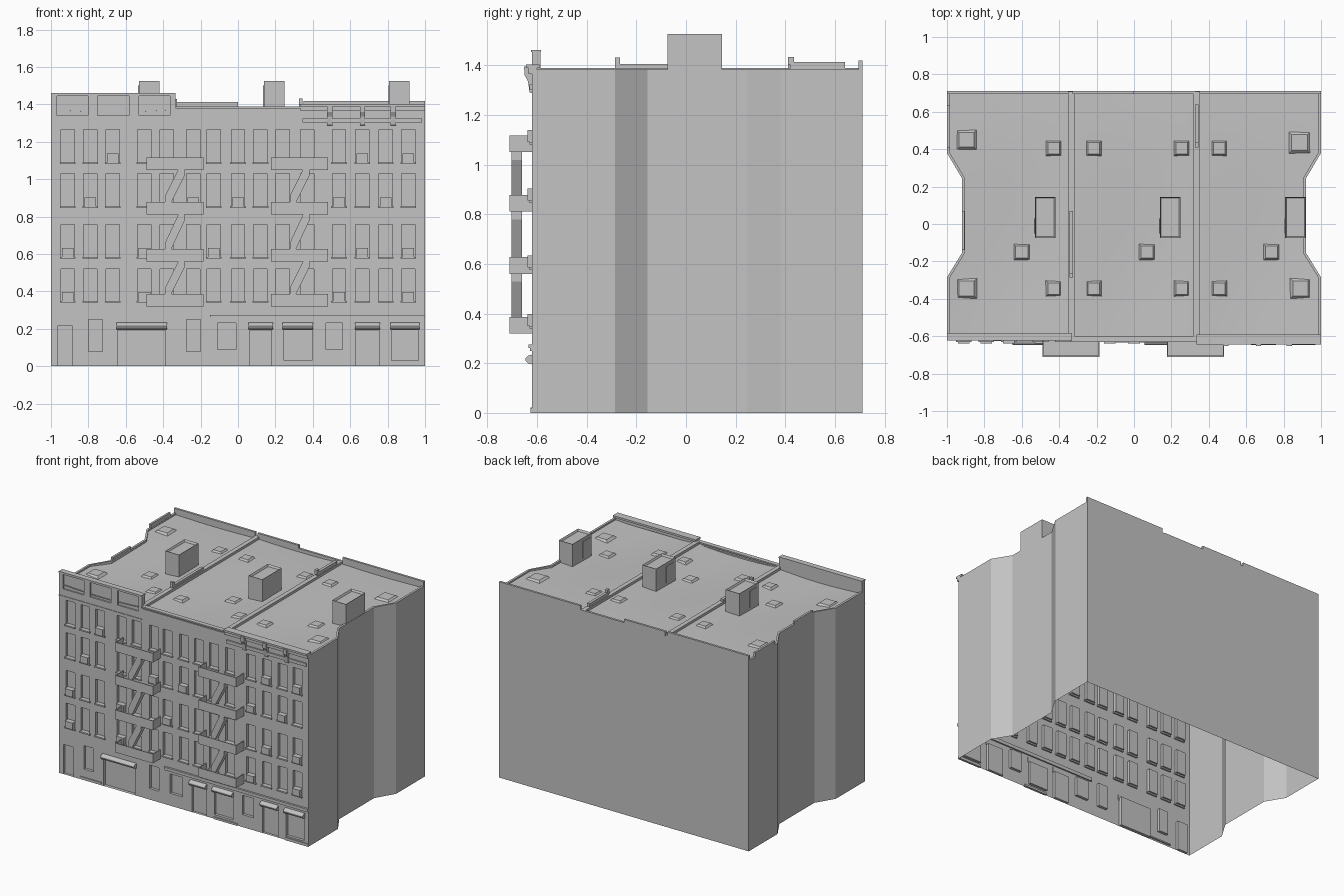
import bpy, bmesh, math

if "Cube" in bpy.data.objects:
    bpy.data.objects.remove(bpy.data.objects["Cube"])

GREY = bpy.data.materials.new("plain grey")
GREY.diffuse_color = (0.55, 0.55, 0.55, 1)
GREY.use_nodes = True
GREY.node_tree.nodes["Principled BSDF"].inputs["Base Color"].default_value = GREY.diffuse_color
FRONT, BACK, TOP = -0.62, 0.71, 1.382

def finish(name, bm):
    me = bpy.data.meshes.new(name)
    bm.to_mesh(me)
    bm.free()
    me.materials.append(GREY)
    ob = bpy.data.objects.new(name, me)
    bpy.context.collection.objects.link(ob)
    return ob

def quad(bm, pts):
    return bm.faces.new([bm.verts.new(p) for p in pts])

def boxes(name, items):
    bm = bmesh.new()
    for x0, x1, y0, y1, z0, z1 in items:
        for v in bmesh.ops.create_cube(bm, size=1)["verts"]:
            v.co = (x0 + (v.co.x + .5) * (x1 - x0), y0 + (v.co.y + .5) * (y1 - y0),
                    z0 + (v.co.z + .5) * (z1 - z0))
    return finish(name, bm)

def prism(name, profile, axis, spans):
    """Extrude a 2D profile (x,z for axis y; y,z for axis x) over several spans."""
    bm = bmesh.new()
    for a, b in spans:
        put = (lambda p, t: (p[0], t, p[1])) if axis == "y" else (lambda p, t: (t, p[0], p[1]))
        f = bm.faces.new([bm.verts.new(put(p, a)) for p in profile])
        for v in bmesh.ops.extrude_face_region(bm, geom=[f])["geom"]:
            if isinstance(v, bmesh.types.BMVert):
                v.co["xyz".index(axis)] = b
    bmesh.ops.recalc_face_normals(bm, faces=bm.faces[:])
    return finish(name, bm)

# Front facade: grid of wall cells with recessed openings
COLS = [-.91, -.79, -.67, -.50, -.38, -.24, -.13, 0, .12, .24, .37, .54, .665, .79, .91]
ROWS = [(.35, .52), (.585, .757), (.855, 1.03), (1.09, 1.265)]
openings = [(c - .036, c + .036, a, b, .022) for c in COLS for a, b in ROWS]
openings += [(-.965, -.885, 0, .215, .02), (-.80, -.725, .08, .25, .02),
             (-.645, -.39, 0, .215, .025), (-.275, -.20, .08, .25, .02),
             (-.11, -.01, .09, .23, .02), (.065, .18, 0, .2, .02),
             (.245, .395, .03, .195, .02), (.47, .56, .09, .23, .02),
             (.63, .755, 0, .2, .02), (.82, .965, .03, .195, .02)]
openings += [(x, x + .167, 1.34, 1.445, .01) for x in (-.968, -.751, -.53)]
xs = sorted({round(v, 4) for o in openings for v in o[:2]} | {-1, 1, -.335, .335})
zs = sorted({round(v, 4) for o in openings for v in o[2:4]} | {0, .265, TOP, 1.46})
bm = bmesh.new()
for x0, x1 in zip(xs, xs[1:]):
    for z0, z1 in zip(zs, zs[1:]):
        cx, cz = (x0 + x1) / 2, (z0 + z1) / 2
        if any(o[0] < cx < o[1] and o[2] < cz < o[3] for o in openings) or (cz > TOP and cx > -.335):
            continue
        quad(bm, [(x0, FRONT, z0), (x1, FRONT, z0), (x1, FRONT, z1), (x0, FRONT, z1)])
for x0, x1, z0, z1, d in openings:
    ring = [(x0, z0), (x1, z0), (x1, z1), (x0, z1)]
    quad(bm, [(x, FRONT + d, z) for x, z in ring])
    for (ax, az), (bx, bz) in zip(ring, ring[1:] + ring[:1]):
        quad(bm, [(ax, FRONT, az), (bx, FRONT, bz), (bx, FRONT + d, bz), (ax, FRONT + d, az)])
bmesh.ops.remove_doubles(bm, verts=bm.verts[:], dist=1e-5)
finish("front_facade", bm)

# Side and back walls with light-well notches, and a thin coping inside the edge
SIDEPTS = [(1, FRONT), (1, -.285), (.92, -.155), (.92, .245), (1, .38), (1, BACK)]
def half_width(y):
    for (xa, ya), (xb, yb) in zip(SIDEPTS, SIDEPTS[1:]):
        if y <= yb:
            return xa + (xb - xa) * (y - ya) / (yb - ya)
    return 1
path = SIDEPTS + [(-x, y) for x, y in reversed(SIDEPTS)]
bm = bmesh.new()
for (ax, ay), (bx, by) in zip(path, path[1:]):
    quad(bm, [(ax, ay, 0), (bx, by, 0), (bx, by, TOP), (ax, ay, TOP)])
    if ay != by:
        s = .016 if ax > 0 else -.016
        quad(bm, [(ax, ay, TOP), (bx, by, TOP), (bx - s, by, TOP), (ax - s, ay, TOP)])
        quad(bm, [(ax - s, ay, TOP), (bx - s, by, TOP), (bx - s, by, 1.34), (ax - s, ay, 1.34)])
finish("side_and_back_walls", bm)

# Three gently sagging roofs
def roof_z(x, y):
    u = (x + 1) % .667 / .667
    return 1.372 - .012 * math.sin(math.pi * u) * (1 + .6 * math.cos(4 * y + 1))
bm = bmesh.new()
ys = sorted({FRONT + i * (BACK - FRONT) / 24 for i in range(25)} | {p[1] for p in SIDEPTS})
grid = [[bm.verts.new((t, y, roof_z(t, y))) for t in
         [max(-half_width(y), min(half_width(y), -1 + i / 18)) if 0 < i < 36
          else (-1 if i == 0 else 1) * half_width(y) for i in range(37)]] for y in ys]
for r0, r1 in zip(grid, grid[1:]):
    for i in range(36):
        f = bm.faces.new([r0[i], r0[i + 1], r1[i + 1], r1[i]])
        f.smooth = True
bmesh.ops.dissolve_degenerate(bm, edges=bm.edges[:], dist=1e-5)
finish("roof_surface", bm)

# Low tapered roof hatches
bm = bmesh.new()
pads = [(-.895, .45, .11), (.885, .435, .12), (-.6, -.15, .09), (.07, -.15, .09), (.735, -.15, .09),
        (-.895, -.345, .11), (.89, -.345, .11)]
pads += [(x, y, .085) for x in (-.43, -.215, .255, .455) for y in (.405, -.345)]
for x, y, s in pads:
    for v in bmesh.ops.create_cube(bm, size=1)["verts"]:
        k = s * (.72 if v.co.z > 0 else 1)
        v.co = (x + v.co.x * k, y + v.co.y * k, roof_z(x, y) + (.012 if v.co.z > 0 else -.004))
finish("roof_hatches", bm)

# Stair bulkheads with sunken tops and a door plate
bm = bmesh.new()
for x in (-.53, .138, .808):
    for v in bmesh.ops.create_cube(bm, size=1)["verts"]:
        v.co = (x + (v.co.x + .5) * .11, .035 + v.co.y * .22, 1.525 if v.co.z > 0 else 1.35)
bm.normal_update()
tops = [f for f in bm.faces if f.normal.z > .9]
bmesh.ops.inset_individual(bm, faces=tops, thickness=.01)
for f in tops:
    for v in f.verts:
        v.co.z -= .015
finish("stair_bulkheads", bm)
boxes("bulkhead_doors", [(x - .004, x, -.05, .03, 1.38, 1.5) for x in (-.53, .138, .808)])

# Party walls, back parapets and raised side pieces
walls = [(x - .016, x + .016, FRONT + .005, BACK - .002, 1.34, 1.389) for x in (-.333, .333)]
walls += [(a, b, BACK - .016, BACK, 1.34, h) for a, b, h in
          [(-1, -.35, 1.415), (-.33, 0, 1.413), (0, .33, 1.39), (.35, 1, 1.418)]]
walls += [(-.345, -.325, -.285, .07, 1.37, 1.405), (.325, .345, .42, .64, 1.37, 1.412),
          (-.345, -.325, -.285, -.265, 1.4, 1.43), (.325, .345, .41, .435, 1.4, 1.432),
          (-1, -.985, .41, .635, 1.37, 1.41), (-.92, -.905, -.14, .07, 1.37, 1.40)]
boxes("roof_parapets", walls)

# Left front parapet and its coping
boxes("left_parapet", [(-1, -.335, -.605, -.585, 1.34, 1.458), (-1, -.99, -.6195, -.585, 1.36, 1.458),
                       (-.345, -.335, -.6195, -.585, 1.36, 1.458)])
boxes("left_parapet_coping", [(-1, -.335, -.624, -.583, 1.452, 1.462), (-1, -.335, -.624, -.62, 1.287, 1.291)])

# Cornices of middle and right houses
boxes("middle_cornice", [(-.335, .335, -.632, -.6, 1.378, 1.388), (-.335, .335, -.626, -.6, 1.355, 1.37)])
boxes("right_cornice", [(.335, 1, -.645, -.59, 1.388, 1.402), (.335, 1, -.635, -.6, 1.365, 1.388),
                        (.345, .985, -.63, -.61, 1.302, 1.325)])
prism("cornice_brackets", [(-.615, 1.285), (-.63, 1.29), (-.636, 1.335), (-.65, 1.36), (-.652, 1.395), (-.615, 1.395)],
      "x", [(c - .014, c + .014) for c in (.49, .665, .83)])

# Shopfront band and rounded door hoods
boxes("shopfront_band", [(-.15, 1, -.634, -.61, .262, .275), (-.15, 1, -.628, -.61, .25, .262)])
arc = [(-.615 - .032 * math.sin(a), .215 + .02 * math.cos(a)) for a in [math.pi * i / 8 for i in range(9)]]
prism("door_hoods", arc, "x", [(-.65, -.38), (.055, .187), (.238, .4), (.625, .76), (.815, .97)])
boxes("door_sills", [(.24, .43, -.626, -.61, 0, .015), (.815, 1, -.626, -.61, 0, .02),
                     (-.83, -.66, -.626, -.61, .012, .022)])

# Window sills and air conditioners
boxes("window_sills", [(c - .042, c + .042, -.63, -.61, a - .01, a) for c in COLS for a, b in ROWS])
units = [(0, 0), (11, 0), (14, 0), (3, 0), (0, 1), (3, 1), (6, 1), (12, 1), (14, 1), (1, 2), (5, 2),
         (7, 2), (11, 2), (13, 2), (2, 3), (12, 3), (14, 3)]
boxes("air_conditioners", [(COLS[c] - .031, COLS[c] + .031, -.638, -.6, ROWS[r][0], ROWS[r][0] + .048)
                           for c, r in units])

# Fire escapes: open balconies with slanted stairs between
LEVELS = [.32, .56, .81, 1.05]
for side, x0 in (("left", -.49), ("right", .177)):
    x1, parts = x0 + .305, []
    for z in LEVELS:
        parts += [(x0, x1, -.71, FRONT, z, z + .008), (x0, x1, -.71, -.704, z, z + .067),
                  (x0, x0 + .006, -.704, FRONT, z, z + .067), (x1 - .006, x1, -.704, FRONT, z, z + .067)]
    boxes(side + "_fire_escape_balconies", parts)
    for i, (za, zb) in enumerate(zip(LEVELS, LEVELS[1:])):
        a, b = za + .06, zb + .004
        prism(f"{side}_fire_escape_stair_{i + 1}",
              [(x0 + .1, a), (x0 + .1, a + .04), (x0 + .172, b), (x0 + .205, b), (x0 + .205, b - .035), (x0 + .13, a)],
              "y", [(-.703, -.66)])
